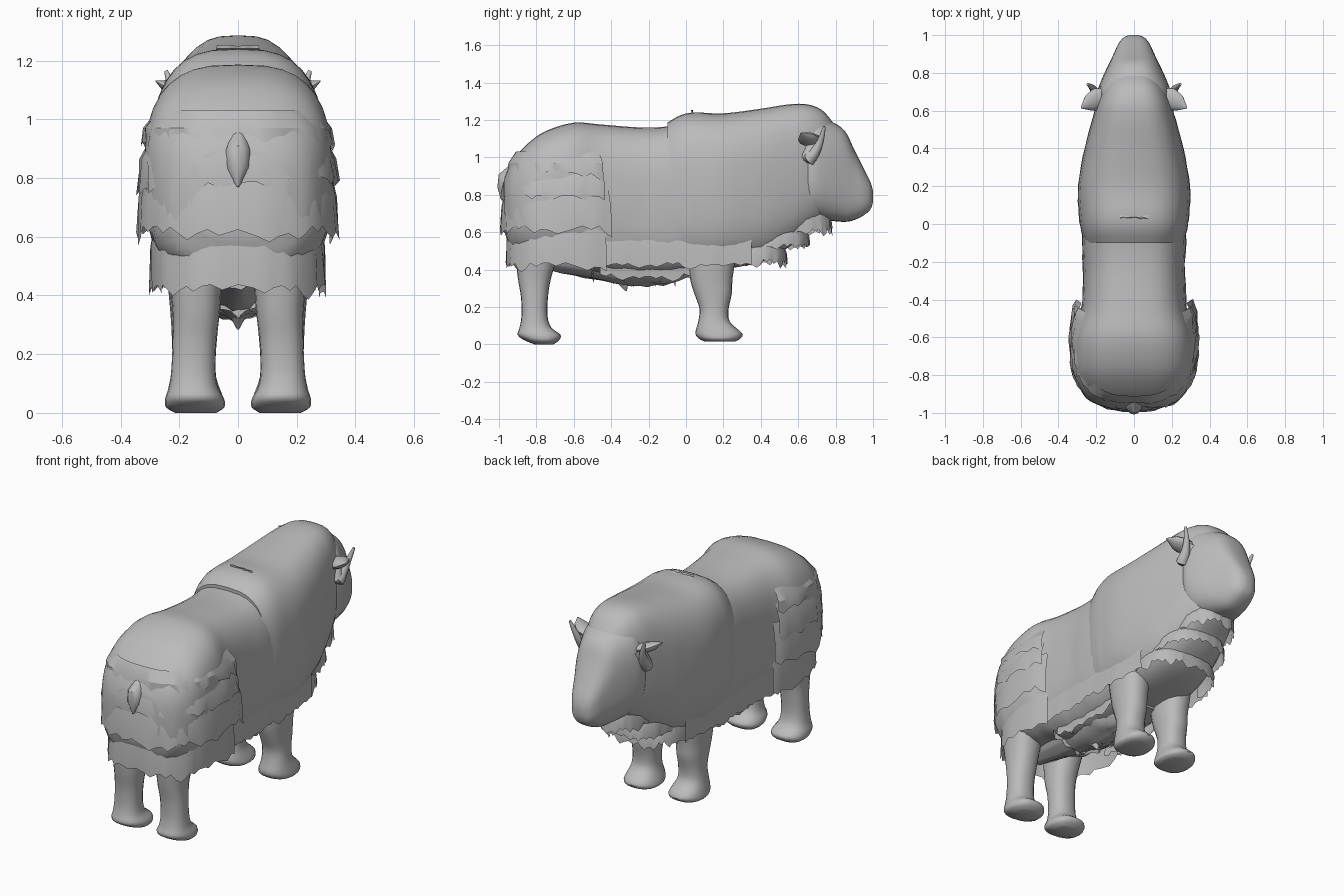
import bpy, bmesh, math, random
from mathutils import Vector

random.seed(4)
if "Cube" in bpy.data.objects:
    bpy.data.objects.remove(bpy.data.objects["Cube"])

GREY = (0.5, 0.5, 0.5, 1)
fur = bpy.data.materials.new("grey_fur")
fur.use_nodes = True
fur.diffuse_color = GREY
fur.node_tree.nodes["Principled BSDF"].inputs["Base Color"].default_value = GREY
fur.node_tree.nodes["Principled BSDF"].inputs["Roughness"].default_value = 0.9


def skin(name, rows, closed=True, angle=40):
    """Bridge rows of points into a surface; closed rows become capped rings."""
    bm = bmesh.new()
    grid = [[bm.verts.new(p) for p in row] for row in rows]
    n = len(rows[0])
    for a, b in zip(grid, grid[1:]):
        for k in range(n if closed else n - 1):
            j = (k + 1) % n
            bm.faces.new((a[k], a[j], b[j], b[k]))
    if closed:
        bm.faces.new(grid[0])
        bm.faces.new(grid[-1])
    bmesh.ops.recalc_face_normals(bm, faces=bm.faces)
    mesh = bpy.data.meshes.new(name)
    bm.to_mesh(mesh)
    bm.free()
    mesh.materials.append(fur)
    obj = bpy.data.objects.new(name, mesh)
    bpy.context.collection.objects.link(obj)
    bpy.ops.object.select_all(action="DESELECT")
    obj.select_set(True)
    bpy.context.view_layer.objects.active = obj
    bpy.ops.object.shade_smooth_by_angle(angle=math.radians(angle))


def spline(rows, steps=4):
    """Smoothly interpolate between rows of numbers."""
    rows = [Vector(r) for r in rows]
    out = []
    for i in range(len(rows) - 1):
        p, a, b, q = rows[max(i - 1, 0)], rows[i], rows[i + 1], rows[min(i + 2, len(rows) - 1)]
        for s in range(steps):
            t = s / steps
            out.append(a + (b - p) * t / 2
                       + (p * 2 - a * 5 + b * 4 - q) * t * t / 2
                       + (a * 3 - p - b * 3 + q) * t ** 3 / 2)
    return out + [rows[-1]]


def power(v, e):
    return math.copysign(abs(v) ** e, v)


def oval(count, e):
    turn = [math.tau * k / count for k in range(count)]
    return [(power(math.cos(t), e), power(math.sin(t), e)) for t in turn]


def coat(name, rows, e=0.68, shag=0.0):
    """Loft along y from rows of (y, half width, bottom, top)."""
    rings = []
    for y, w, low, high in spline(rows):
        mid, h = (low + high) / 2, (high - low) / 2
        ring = []
        for c, s in oval(36, e):
            k = 1 + random.uniform(-shag, shag) * (s < 0.3)
            ring.append((w * c * k, y, mid + h * s * k))
        rings.append(ring)
    skin(name, rings)


def fringe(name, top, bottom, jag):
    """Hanging sheet of fur, bulging and ending in uneven locks."""
    middle, ragged = [], []
    lock = 0
    for i, (a, b) in enumerate(zip(top, bottom)):
        a, b = Vector(a), Vector(b)
        if i % 3 == 0:
            lock = random.uniform(-0.5, 0.6)
        out = Vector((b.x - a.x, b.y - a.y, 0))
        middle.append(a.lerp(b, 0.5) + out * random.uniform(0.25, 0.5))
        drop = lock + (0.4 if i % 3 == 1 else 0)
        ragged.append(b + out * random.uniform(-0.2, 0.2) - Vector((0, 0, jag * drop)))
    skin(name, [top, middle, ragged], closed=False, angle=30)


def arc(cy, rx, ry, z, spread, count=40):
    """U-shaped row of points; negative ry wraps the rear."""
    out = []
    for k in range(count + 1):
        t = spread * (2 * k / count - 1)
        out.append((rx * power(math.sin(t), 0.75), cy + ry * power(math.cos(t), 0.75), z))
    return out


def tube(name, path, radii, flat=1.0):
    """Tapered horn or tuft following a path."""
    pts = [Vector(p) for p in path]
    rings = []
    for i, (p, r) in enumerate(zip(pts, radii)):
        d = (pts[min(i + 1, len(pts) - 1)] - pts[max(i - 1, 0)]).normalized()
        side = d.cross(Vector((0, 1, 0.1))).normalized()
        up = side.cross(d)
        rings.append([p + side * r * c * flat + up * r * s for c, s in oval(12, 1)])
    skin(name, rings)


# Trunk and rump
coat("body", [
    (-0.97, 0.16, 0.60, 0.89), (-0.93, 0.24, 0.50, 0.98), (-0.85, 0.295, 0.46, 1.07),
    (-0.75, 0.318, 0.45, 1.14), (-0.60, 0.315, 0.43, 1.185), (-0.45, 0.28, 0.38, 1.175),
    (-0.25, 0.27, 0.36, 1.16), (-0.10, 0.275, 0.36, 1.165), (0.10, 0.27, 0.38, 1.20)],
    shag=0.012)

# Shoulder mantle and neck, growing out of the trunk
coat("shoulder_mantle", [
    (-0.10, 0.262, 0.41, 1.185), (-0.03, 0.282, 0.40, 1.225), (0.05, 0.292, 0.39, 1.24),
    (0.20, 0.297, 0.40, 1.235), (0.40, 0.262, 0.44, 1.26), (0.55, 0.222, 0.52, 1.283),
    (0.65, 0.192, 0.60, 1.283), (0.73, 0.155, 0.66, 1.25), (0.79, 0.11, 0.74, 1.18)],
    shag=0.006)

# Head and muzzle
coat("head", [
    (0.61, 0.16, 0.72, 1.10), (0.65, 0.19, 0.68, 1.18), (0.70, 0.195, 0.67, 1.22),
    (0.78, 0.165, 0.66, 1.19), (0.85, 0.132, 0.655, 1.14), (0.90, 0.108, 0.665, 1.04),
    (0.95, 0.085, 0.69, 0.94), (0.985, 0.058, 0.72, 0.87), (1.0, 0.025, 0.76, 0.82)], e=0.75)

# Narrow belly keel with a hanging tuft
coat("belly", [
    (-0.85, 0.07, 0.42, 0.60), (-0.45, 0.13, 0.34, 0.62), (-0.25, 0.16, 0.315, 0.62),
    (-0.08, 0.14, 0.325, 0.60), (0.08, 0.06, 0.40, 0.58)], e=1.1, shag=0.05)
tube("belly_tuft", [(0, -0.38, 0.42), (0, -0.34, 0.36), (0, -0.32, 0.285)], [0.06, 0.045, 0.004])

# Layered rump fur, wrapping forward onto the flanks
for label, rx0, ry0, z0, rx1, ry1, z1, jag in (
        ("crown", 0.275, 0.29, 1.03, 0.325, 0.335, 0.91, 0.05),
        ("upper", 0.29, 0.32, 0.95, 0.338, 0.365, 0.78, 0.05),
        ("middle", 0.31, 0.34, 0.85, 0.343, 0.372, 0.62, 0.05),
        ("lower", 0.275, 0.32, 0.70, 0.30, 0.345, 0.43, 0.045)):
    spread = random.uniform(1.95, 2.1)
    fringe("rump_fur_" + label, arc(-0.62, rx0, -ry0, z0, spread),
           arc(-0.62, rx1, -ry1, z1, spread), jag)

# Layered chest and throat fur
for label, cy, rx, ry, high, low in (
        ("throat", 0.50, 0.165, 0.28, 0.74, 0.61),
        ("chest", 0.42, 0.20, 0.24, 0.63, 0.53),
        ("brisket", 0.32, 0.225, 0.22, 0.54, 0.44)):
    fringe(label + "_fur", arc(cy, rx * 0.9, ry * 0.9, high, 1.65),
           arc(cy, rx, ry, low, 1.65), 0.035)

# Flank skirts and strips of fur across the underside
for side, label in ((1, "left"), (-1, "right")):
    ys = [-0.46 + 0.03 * k for k in range(28)]
    wide = [0.262 - 0.1 * max(0, y - 0.15) for y in ys]
    fringe("flank_skirt_" + label,
           [(side * (w - 0.012), y, 0.62) for w, y in zip(wide, ys)],
           [(side * w, y, 0.425) for w, y in zip(wide, ys)], 0.025)
    fringe("under_skirt_" + label,
           [(side * (w - 0.06), y, 0.50) for w, y in zip(wide, ys)][:19],
           [(side * (w - 0.09), y, 0.365) for w, y in zip(wide, ys)][:19], 0.03)

for i in range(5):
    y = -0.45 + 0.11 * i
    xs = [0.025 * k for k in range(-7, 8)]
    fringe("belly_strip_%d" % (i + 1),
           [(x, y, 0.44) for x in xs],
           [(x, y - 0.05, 0.325 + abs(x) * 0.5) for x in xs], 0.025)

# Legs with flared hooves: rows of (z, y centre, x centre, x radius, y radius)
REAR = [(0.55, -0.79, 0.15, 0.10, 0.13), (0.36, -0.81, 0.142, 0.082, 0.09),
        (0.25, -0.81, 0.148, 0.075, 0.072), (0.15, -0.81, 0.152, 0.075, 0.07),
        (0.09, -0.805, 0.152, 0.083, 0.085), (0.05, -0.785, 0.148, 0.10, 0.115),
        (0.02, -0.77, 0.146, 0.10, 0.09), (0.0, -0.76, 0.144, 0.07, 0.05)]
FRONT = [(0.55, 0.14, 0.15, 0.10, 0.14), (0.36, 0.135, 0.147, 0.085, 0.115),
         (0.27, 0.145, 0.148, 0.078, 0.10), (0.19, 0.15, 0.15, 0.074, 0.078),
         (0.12, 0.15, 0.152, 0.078, 0.085), (0.06, 0.175, 0.148, 0.095, 0.125),
         (0.03, 0.18, 0.146, 0.10, 0.11), (0.015, 0.18, 0.146, 0.08, 0.08)]
for side, label in ((1, "left"), (-1, "right")):
    for part, rows in (("rear", REAR), ("front", FRONT)):
        rings = [[(side * (cx + rx * c), cy + ry * s, z) for c, s in oval(20, 0.85)]
                 for z, cy, cx, rx, ry in spline(rows, 3)]
        skin(part + "_leg_" + label, rings)

    # Shaggy tufts behind the front legs
    for k in range(4):
        y, z = 0.04 + 0.012 * k, 0.37 - 0.05 * k
        tube("leg_tuft_%s_%d" % (label, k + 1),
             [(side * 0.15, y + 0.05, z + 0.03), (side * 0.15, y + 0.01, z),
              (side * 0.15, y, z - 0.03)], [0.045, 0.035, 0.004])

    # Curved horn and cupped ear lying against the head
    horn = spline([(0.15, 0.69, 1.08), (0.195, 0.655, 0.99), (0.205, 0.69, 1.03),
                   (0.22, 0.72, 1.09), (0.245, 0.74, 1.165)])
    radii = [0.045 * (1 - k / len(horn)) + 0.004 for k in range(len(horn))]
    tube("horn_" + label, [(side * p.x, p.y, p.z) for p in horn], radii)
    tube("ear_" + label,
         [(side * 0.14, 0.67, 1.08), (side * 0.20, 0.66, 1.095),
          (side * 0.24, 0.64, 1.11), (side * 0.28, 0.615, 1.13)],
         [0.05, 0.06, 0.045, 0.004], 0.5)

# Short tail and a raised tuft on the saddle
tube("tail", [(0, -0.92, 0.94), (0, -0.955, 0.89), (0, -0.965, 0.83), (0, -0.985, 0.77)],
     [0.03, 0.05, 0.045, 0.004], 0.9)
fringe("saddle_tuft", [(0.02 * k, 0.065, 1.23) for k in range(-4, 5)],
       [(0.018 * k, 0.03, 1.252) for k in range(-4, 5)], 0.004)
